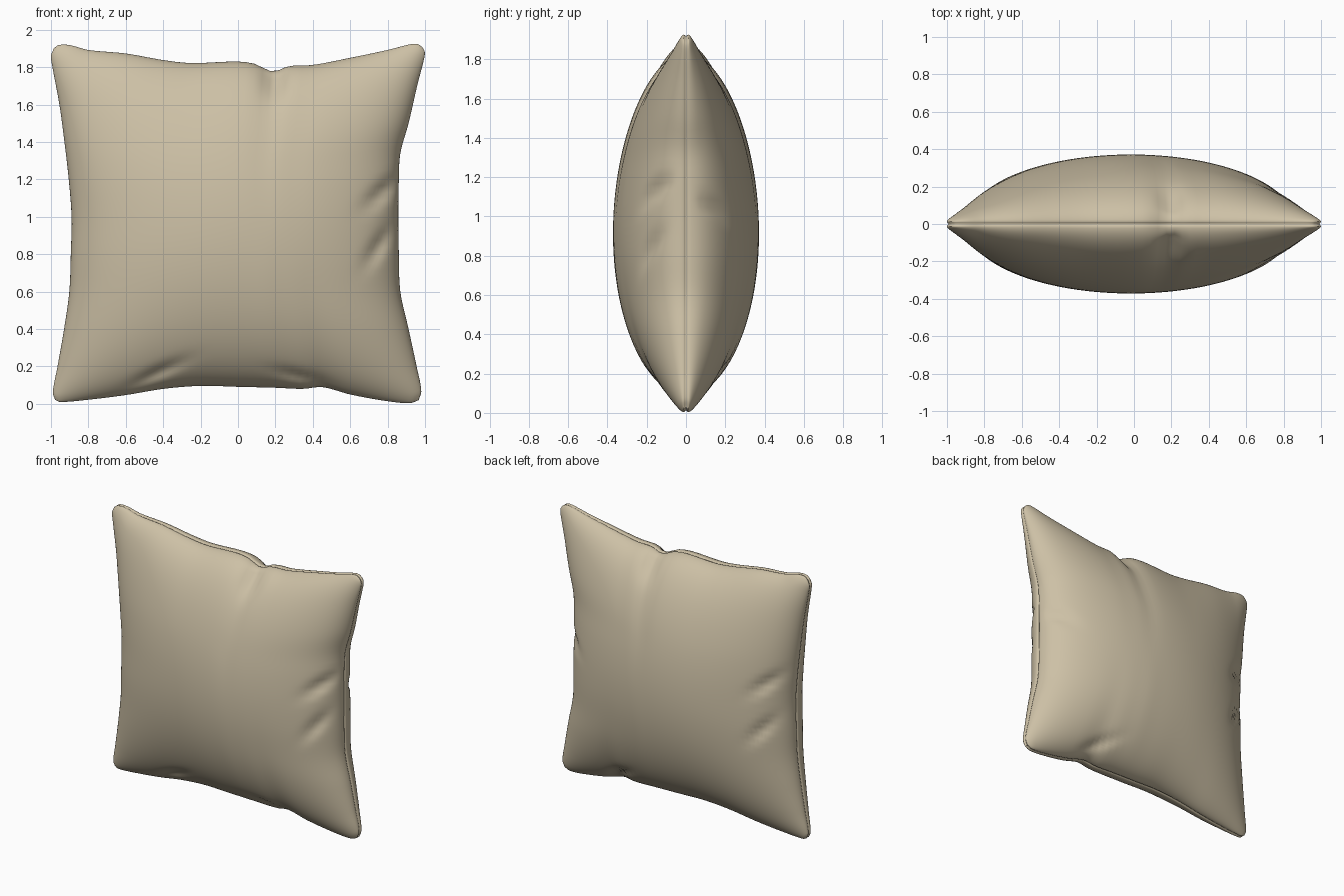
import bpy, bmesh, math
from mathutils import Vector

if "Cube" in bpy.data.objects:
    bpy.data.objects.remove(bpy.data.objects["Cube"])

N = 72          # quads along each side of a panel
LIP = 0.013     # half thickness of the rolled edge beside the seam
DEPTH = 0.358   # bulge of one panel

# Outline of the cushion: (position along the edge, offset of the edge)
TOP = [(-.985, 1.9), (-.96, 1.918), (-.9, 1.918), (-.8, 1.892), (-.6, 1.873), (-.4, 1.838), (-.25, 1.822),
       (0, 1.83), (.1, 1.815), (.15, 1.787), (.2, 1.778), (.27, 1.805), (.4, 1.812), (.6, 1.85),
       (.8, 1.892), (.92, 1.922), (.96, 1.924), (.985, 1.908)]
BOTTOM = [(-.978, .022), (-.95, .01), (-.8, .022), (-.6, .047), (-.4, .08), (-.2, .096), (0, .091),
          (.2, .086), (.35, .08), (.45, .09), (.6, .05), (.8, .014), (.92, .004), (.966, .02)]
LEFT = [(.022, -.978), (.06, -.99), (.2, -.965), (.4, -.93), (.6, -.902), (.8, -.894), (1, -.89),
        (1.2, -.905), (1.4, -.928), (1.6, -.955), (1.8, -.992), (1.86, -1), (1.9, -.985)]
RIGHT = [(.02, .966), (.07, .98), (.2, .955), (.4, .912), (.6, .868), (.8, .86), (1, .857), (1.2, .86),
         (1.34, .868), (1.5, .912), (1.7, .958), (1.85, .996), (1.885, .998), (1.908, .985)]

# Creases: x, z, angle in degrees, half length, half width, depth
FRONT_CREASES = [(.77, 1.13, 40, .11, .035, .035), (.75, .84, 55, .11, .035, .03), (.2, 1.72, 85, .09, .05, .04),
                 (-.42, .17, 25, .14, .03, .025), (.32, .15, -15, .12, .03, .02)]
BACK_CREASES = [(-.77, 1.15, 140, .11, .035, .03), (-.75, .82, 130, .11, .035, .03), (.2, 1.72, 85, .08, .05, .03),
                (.42, .18, 150, .12, .03, .025), (.8, 1.05, 30, .1, .035, .025)]


def edge_value(pts, t):
    """Smooth interpolation through an edge list, t from 0 to 1."""
    a = pts[0][0] + t * (pts[-1][0] - pts[0][0])
    i = 0
    while i < len(pts) - 2 and a > pts[i + 1][0]:
        i += 1

    def slope(k):
        p, q = pts[max(k - 1, 0)], pts[min(k + 1, len(pts) - 1)]
        return (q[1] - p[1]) / (q[0] - p[0])
    (a0, b0), (a1, b1) = pts[i], pts[i + 1]
    h = a1 - a0
    r = (a - a0) / h
    b = ((2 * r**3 - 3 * r**2 + 1) * b0 + (r**3 - 2 * r**2 + r) * h * slope(i)
         + (3 * r**2 - 2 * r**3) * b1 + (r**3 - r**2) * h * slope(i + 1))
    return a, b


def horizontal(pts, t):
    return Vector(edge_value(pts, t))


def vertical(pts, t):
    z, x = edge_value(pts, t)
    return Vector((x, z))


def panel_point(u, v):
    """Blend the four outline edges into a flat panel, u and v from -1 to 1."""
    s, t = (u + 1) / 2, (v + 1) / 2
    b, tp = horizontal(BOTTOM, s), horizontal(TOP, s)
    l, r = vertical(LEFT, t), vertical(RIGHT, t)
    corners = ((1 - s) * (1 - t) * Vector(BOTTOM[0]) + s * (1 - t) * Vector(BOTTOM[-1])
               + (1 - s) * t * Vector(TOP[0]) + s * t * Vector(TOP[-1]))
    return (1 - t) * b + t * tp + (1 - s) * l + s * r - corners


def bulge(u, v, p, creases):
    fill = max(0, 1 - u * u)**.5 * max(0, 1 - v * v)**.56
    y = DEPTH * fill * (1 - .06 * v)
    fade = min(1, y / .08)
    for x, z, ang, length, width, depth in creases:
        c, s = math.cos(math.radians(ang)), math.sin(math.radians(ang))
        dx, dz = p.x - x, p.y - z
        along, across = (dx * c + dz * s) / length, (dz * c - dx * s) / width
        y -= fade * depth * math.exp(-along**2 - across**2)
    return LIP + max(0, y)


bm = bmesh.new()
steps = [math.sin(math.pi * (i / N - .5)) for i in range(N + 1)]
rim = ([(i, 0) for i in range(N)] + [(N, j) for j in range(N)]
       + [(i, N) for i in range(N, 0, -1)] + [(0, j) for j in range(N, 0, -1)])

for side, creases in ((-1, FRONT_CREASES), (1, BACK_CREASES)):
    # Puffed panel
    grid = {}
    for i, u in enumerate(steps):
        for j, v in enumerate(steps):
            p = panel_point(u, v)
            grid[i, j] = bm.verts.new((p.x, side * bulge(u, v, p, creases), p.y))
    for i in range(N):
        for j in range(N):
            bm.faces.new((grid[i, j], grid[i + 1, j], grid[i + 1, j + 1], grid[i, j + 1]))
    # Rolled edge running into the seam groove
    ring = [grid[k] for k in rim]
    for inset, y in ((.003, .006), (.014, 0)):
        new = []
        for k in rim:
            co = grid[k].co
            d = Vector((-co.x, 0, .96 - co.z)).normalized()
            new.append(bm.verts.new((co.x + d.x * inset, side * y, co.z + d.z * inset)))
        for n in range(len(rim)):
            m = (n + 1) % len(rim)
            bm.faces.new((ring[n], ring[m], new[m], new[n]))
        ring = new

# Join the two panels along the seam
bmesh.ops.remove_doubles(bm, verts=bm.verts, dist=1e-5)
bmesh.ops.recalc_face_normals(bm, faces=bm.faces)
for f in bm.faces:
    f.smooth = True

mesh = bpy.data.meshes.new("cushion")
bm.to_mesh(mesh)
bm.free()
cushion = bpy.data.objects.new("cushion", mesh)
bpy.context.collection.objects.link(cushion)

fabric = bpy.data.materials.new("beige fabric")
fabric.diffuse_color = (.61, .53, .38, 1)
fabric.use_nodes = True
fabric.node_tree.nodes["Principled BSDF"].inputs["Base Color"].default_value = fabric.diffuse_color
mesh.materials.append(fabric)
